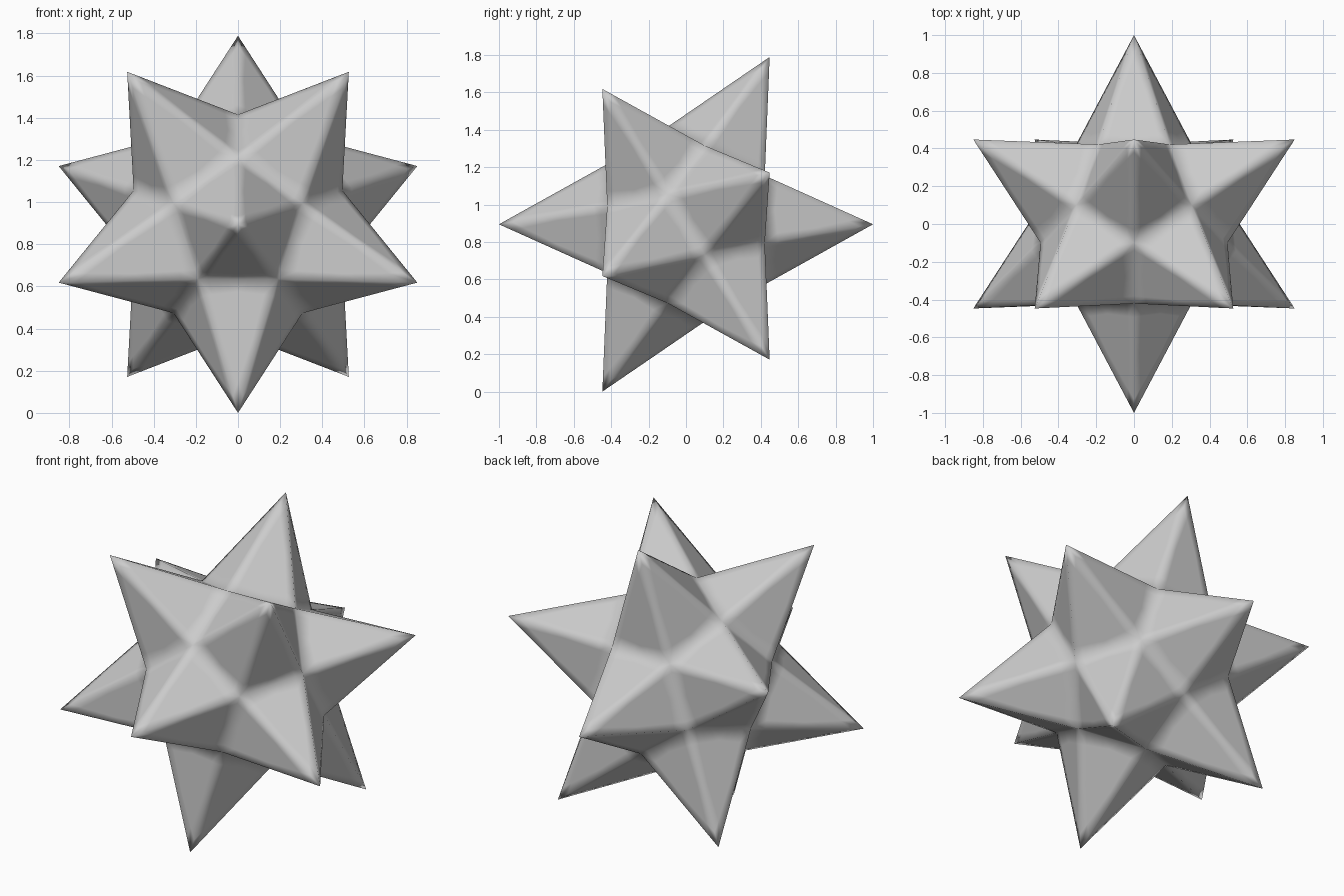
import bpy, bmesh
from math import radians
from mathutils import Matrix

if "Cube" in bpy.data.objects:
    bpy.data.objects.remove(bpy.data.objects["Cube"])

TIP_R = 1.0       # spike tips lie on an icosahedron
VALLEY_R = 0.53   # valleys lie on a smaller dodecahedron

# Twelve-spiked star: icosahedron whose face centres are pushed inward
bm = bmesh.new()
bmesh.ops.create_icosphere(bm, subdivisions=1, radius=TIP_R)
valleys = bmesh.ops.poke(bm, faces=bm.faces[:])["verts"]
for v in valleys:
    v.co = v.co.normalized() * VALLEY_R

# Remove the outer icosahedron edges so each spike has five flat sides
outer = [e for e in bm.edges if all(v.co.length > 0.9 for v in e.verts)]
bmesh.ops.dissolve_edges(bm, edges=outer, use_verts=False)
# Split the resulting quads along the valleys instead
for f in bm.faces[:]:
    low = [v for v in f.verts if v.co.length < 0.9]
    bmesh.utils.face_split(f, low[0], low[1])

# One spike to the front (-y), one spike straight down in the front ring
bm.transform(Matrix.Translation((0, 0, 0.8944))
             @ Matrix.Rotation(radians(-90), 4, 'X')
             @ Matrix.Rotation(radians(-90), 4, 'Z'))
bmesh.ops.recalc_face_normals(bm, faces=bm.faces[:])
for f in bm.faces:
    f.smooth = True

mesh = bpy.data.meshes.new("spiked_star")
bm.to_mesh(mesh)
bm.free()
star = bpy.data.objects.new("spiked_star", mesh)
bpy.context.collection.objects.link(star)

# Fine flat subdivision keeps the planes flat with softly shaded ridges
sub = star.modifiers.new("fine_grid", 'SUBSURF')
sub.subdivision_type = 'SIMPLE'
sub.levels = sub.render_levels = 3
